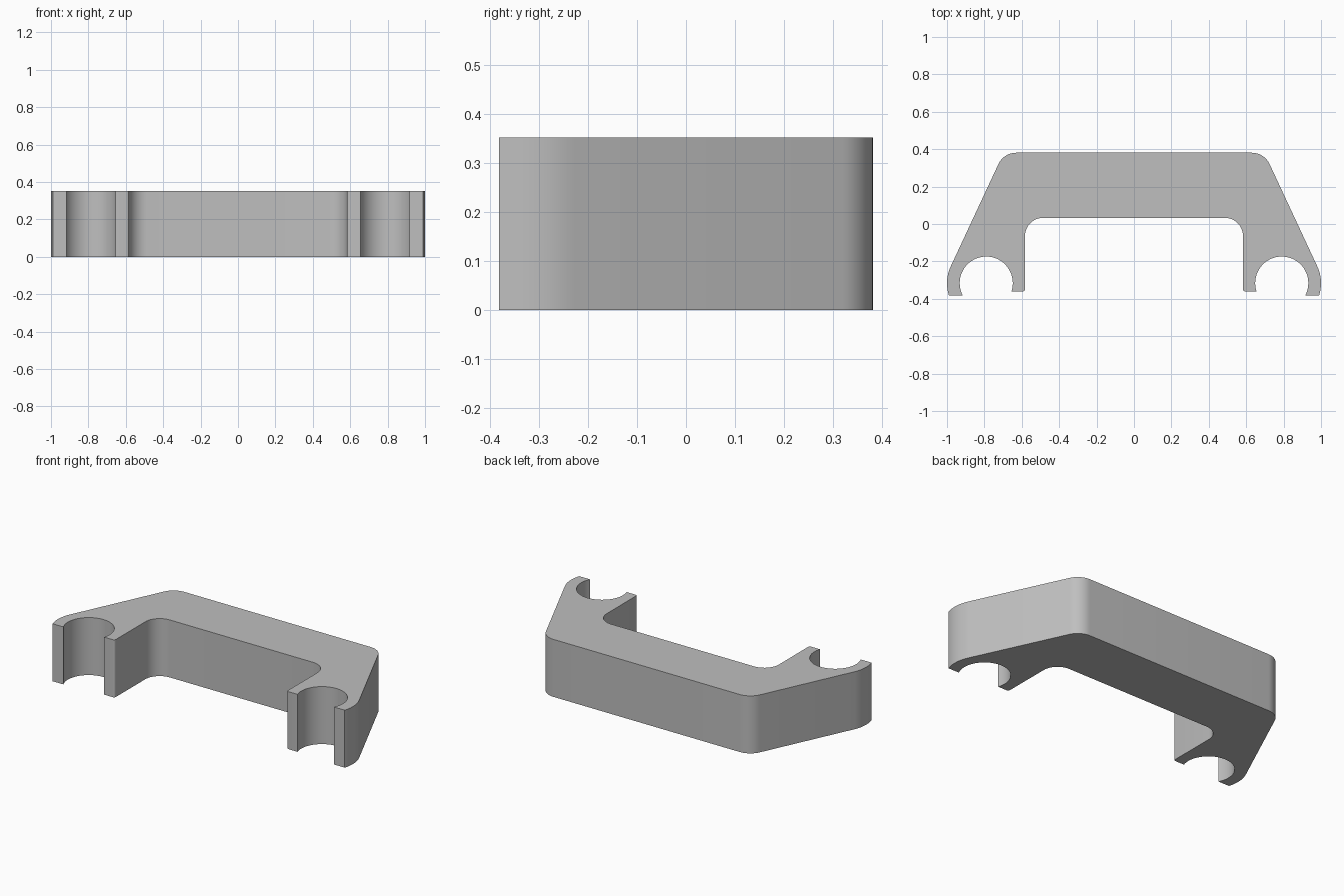
import bpy
import bmesh
from math import sin, cos, radians, asin, sqrt

if "Cube" in bpy.data.objects:
    bpy.data.objects.remove(bpy.data.objects["Cube"], do_unlink=True)

HEIGHT = 0.352
BACK, TIP_OUT, TIP_IN = 0.381, -0.381, -0.361
INNER_X, INNER_Y = 0.583, 0.033
CLIP_X, CLIP_Y, CLIP_R, LOBE_R = 0.79, -0.316, 0.142, 0.21
TAPER = 25  # slant of the outer sides, degrees


def arc(cx, cy, r, start, end, steps):
    """Points on an arc, angles in degrees."""
    angles = [radians(start + (end - start) * i / steps) for i in range(steps + 1)]
    return [(cx + r * cos(a), cy + r * sin(a)) for a in angles]


def angle_at(y, r):
    """Angle in degrees below the clip centre at which a circle meets height y."""
    return asin((CLIP_Y - y) / r) * 180 / 3.14159265


# Rounded back corner: its arc touches both the back line and the slanted side
corner_r = 0.105
a = radians(TAPER)
corner_y = BACK - corner_r
corner_x = CLIP_X + (LOBE_R - corner_r - (corner_y - CLIP_Y) * sin(a)) / cos(a)

# Half outline, from the back centre round to the inner bridge edge
half = arc(corner_x, corner_y, corner_r, 90, TAPER, 10)
half += arc(CLIP_X, CLIP_Y, LOBE_R, TAPER, -angle_at(TIP_OUT, LOBE_R), 10)
half += arc(CLIP_X, CLIP_Y, CLIP_R, -angle_at(TIP_OUT, CLIP_R),
            180 + angle_at(TIP_IN, CLIP_R), 40)
half += arc(INNER_X + 0.012, TIP_IN + 0.012, 0.012, 270, 180, 4)
half += arc(INNER_X - 0.098, INNER_Y - 0.098, 0.098, 0, 90, 12)
outline = half + [(-x, y) for x, y in reversed(half)]

# Extrude the mirrored outline into the solid bracket
bm = bmesh.new()
base = bm.faces.new([bm.verts.new((x, y, 0)) for x, y in outline])
top = bmesh.ops.extrude_face_region(bm, geom=[base], use_keep_orig=True)
bmesh.ops.translate(bm, vec=(0, 0, HEIGHT),
                    verts=[v for v in top["geom"] if isinstance(v, bmesh.types.BMVert)])
bmesh.ops.recalc_face_normals(bm, faces=bm.faces)
mesh = bpy.data.meshes.new("clip_bracket")
bm.to_mesh(mesh)
bm.free()
bracket = bpy.data.objects.new("clip_bracket", mesh)
bpy.context.collection.objects.link(bracket)

# Plain grey material
grey = bpy.data.materials.new("light_grey")
grey.use_nodes = True
colour = (0.52, 0.52, 0.52, 1)
grey.diffuse_color = colour
grey.node_tree.nodes["Principled BSDF"].inputs["Base Color"].default_value = colour
mesh.materials.append(grey)

# Smooth curves with sharp rims
bpy.ops.object.select_all(action="DESELECT")
bracket.select_set(True)
bpy.context.view_layer.objects.active = bracket
bpy.ops.object.shade_smooth_by_angle(angle=radians(30))
